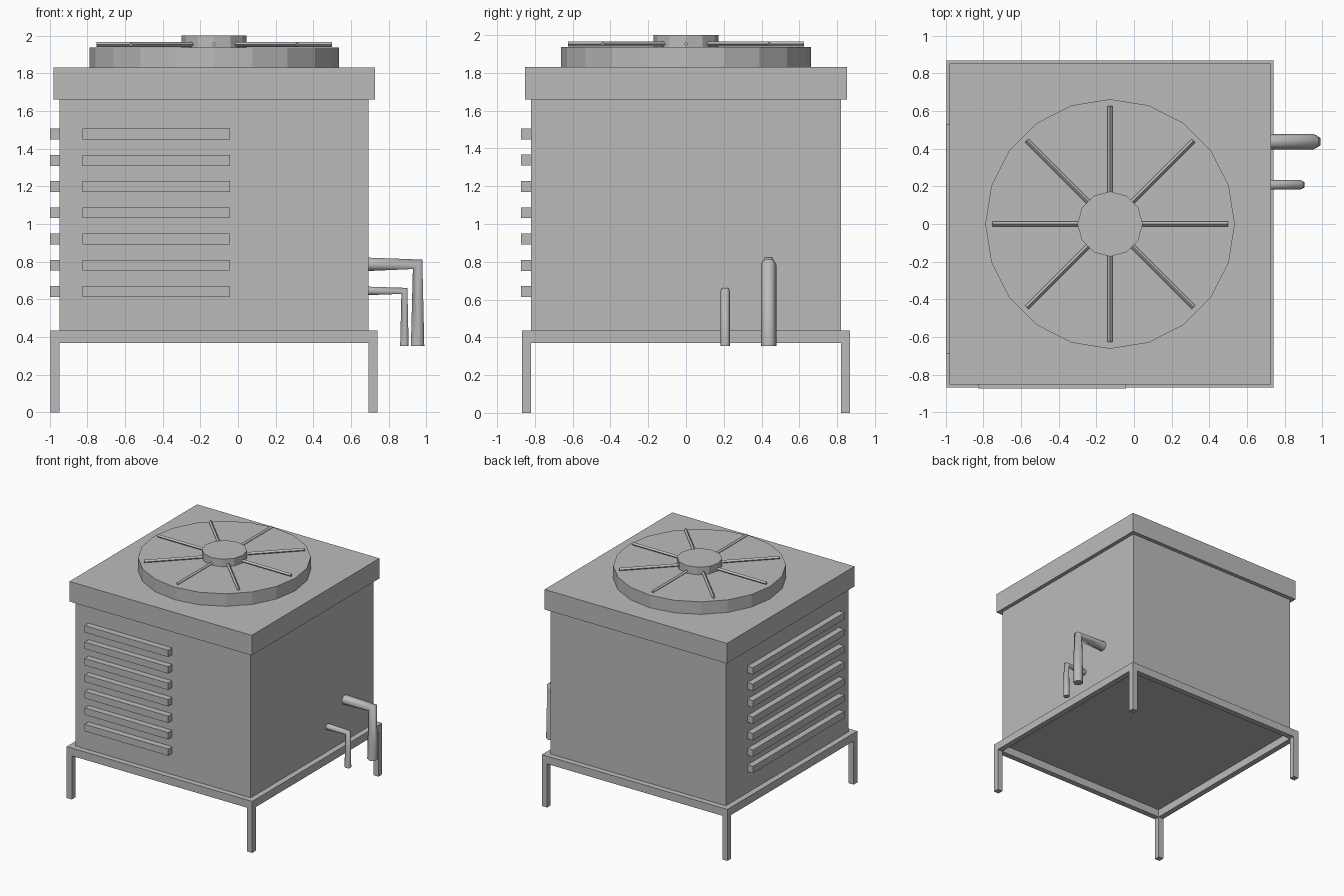
import bpy
from math import cos, sin, pi, radians
from mathutils import Matrix

cube = bpy.data.objects.get("Cube")
if cube:
    bpy.data.objects.remove(cube, do_unlink=True)

CX = -0.127          # centre line of the cabinet
HALF = 0.82          # half width of the cabinet
OUT = 0.868          # half width of the stand
BAR = OUT - HALF     # thickness of stand bars and louvres

grey = bpy.data.materials.new("plain grey")
grey.use_nodes = True
grey.diffuse_color = (0.5, 0.5, 0.5, 1)
grey.node_tree.nodes["Principled BSDF"].inputs["Base Color"].default_value = (0.5, 0.5, 0.5, 1)


def finish(name):
    ob = bpy.context.object
    ob.name = name
    ob.data.materials.append(grey)
    return ob


def box(name, x, y, z):
    """Box from (low, high) ranges; x is measured from the cabinet centre."""
    mid = [CX + sum(x) / 2, sum(y) / 2, sum(z) / 2]
    bpy.ops.mesh.primitive_cube_add(size=1, location=mid)
    ob = finish(name)
    ob.data.transform(Matrix.Diagonal((x[1] - x[0], y[1] - y[0], z[1] - z[0], 1)))
    return ob


def disc(name, sides, radius, low, high):
    bpy.ops.mesh.primitive_cylinder_add(vertices=sides, radius=radius, depth=high - low,
                                        location=(CX, 0, (low + high) / 2))
    return finish(name)


def pipe(name, radius, points):
    curve = bpy.data.curves.new(name, "CURVE")
    curve.dimensions = "3D"
    curve.bevel_depth = radius
    curve.bevel_resolution = 1
    curve.use_fill_caps = True
    spline = curve.splines.new("POLY")
    spline.points.add(len(points) - 1)
    for p, co in zip(spline.points, points):
        p.co = (*co, 1)
    ob = bpy.data.objects.new(name, curve)
    bpy.context.collection.objects.link(ob)
    curve.materials.append(grey)


# Cabinet and lid
box("cabinet", (-HALF, HALF), (-HALF, HALF), (0.435, 1.66))
box("lid", (-0.853, 0.853), (-0.853, 0.853), (1.66, 1.83))

# Stand: four rails and four legs
RAIL = (0.369, 0.435)
for side, label in ((-1, "low"), (1, "high")):
    edge = sorted((side * HALF, side * OUT))
    box("rail_x_" + label, (-OUT, OUT), edge, RAIL)
    box("rail_y_" + label, edge, (-HALF, HALF), RAIL)
    for end in (-1, 1):
        box("leg", edge, sorted((end * HALF, end * OUT)), (0, RAIL[0]))

# Louvres on the front and on one side
for i in range(7):
    z = 0.613 + 0.1392 * i
    box("front_louvre", (-0.697, 0.085), (-0.873, -HALF), (z, z + 0.058))
    box("side_louvre", (-0.871, -HALF), (-0.69, 0.53), (z, z + 0.058))

# Fan: housing, hub and eight thin diamond-section spokes
disc("fan_housing", 20, 0.662, 1.83, 1.936)
disc("fan_hub", 12, 0.173, 1.936, 2.0)
for i in range(8):
    a = i * pi / 4
    r = 0.395
    bpy.ops.mesh.primitive_cylinder_add(vertices=4, radius=0.013, depth=0.46,
                                        location=(CX + r * cos(a), r * sin(a), 1.953),
                                        rotation=(0, radians(90), a))
    finish("fan_spoke")

# Bent pipes on the side
pipe("large_pipe", 0.041, [(0.69, 0.437, 0.786), (0.953, 0.437, 0.786), (0.953, 0.437, 0.353)])
pipe("small_pipe", 0.026, [(0.69, 0.208, 0.645), (0.883, 0.208, 0.645), (0.883, 0.208, 0.353)])
